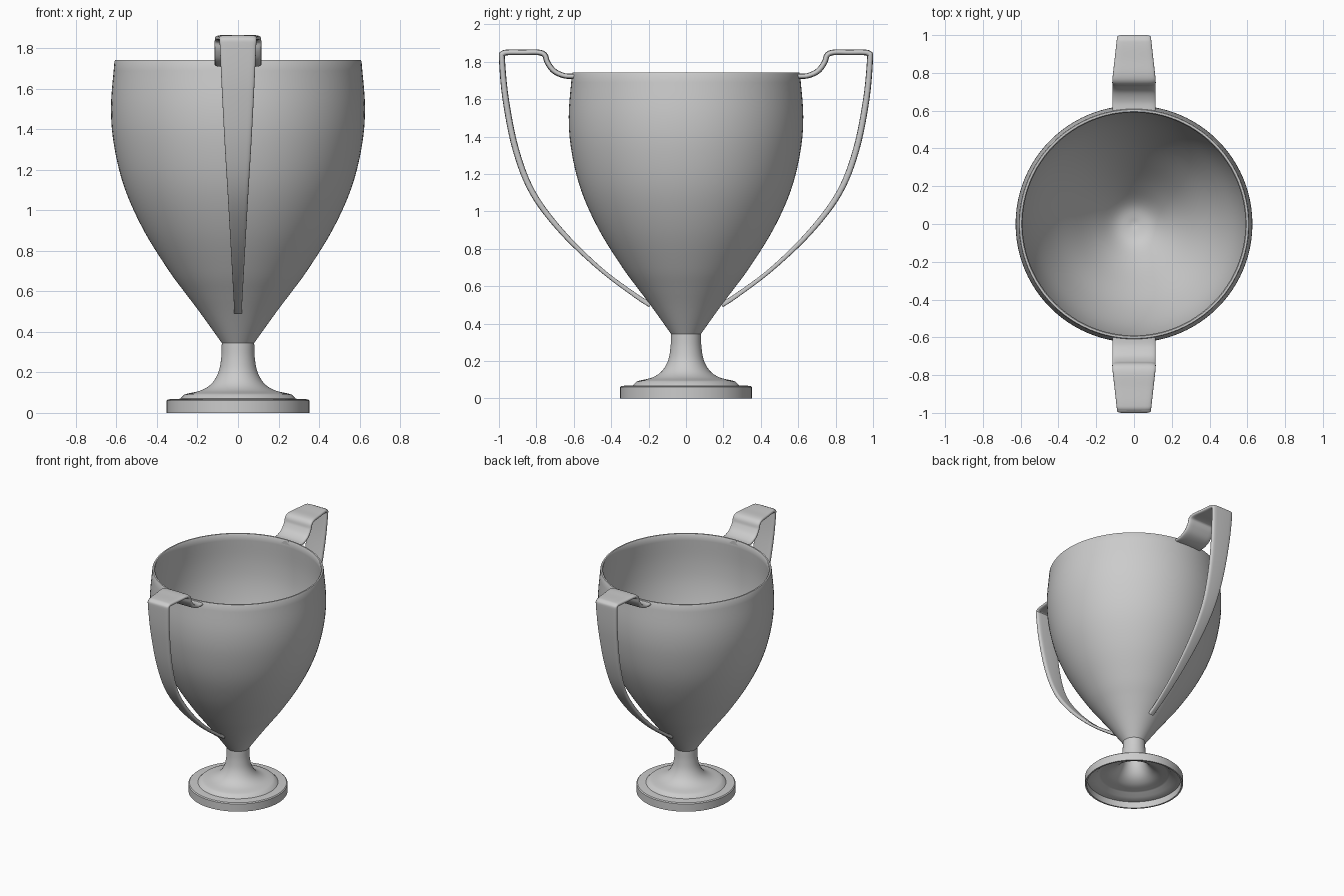
import bpy, bmesh, math
from mathutils import Vector

cube = bpy.data.objects.get("Cube")
if cube:
    bpy.data.objects.remove(cube, do_unlink=True)

GREY = (0.6, 0.6, 0.6, 1.0)
metal = bpy.data.materials.new("grey metal")
metal.use_nodes = True
metal.diffuse_color = GREY
metal.node_tree.nodes["Principled BSDF"].inputs["Base Color"].default_value = GREY


def spline(points, steps=5):
    """Smooth curve through all points (any dimension)."""
    pts = [Vector(p) for p in points]
    pts = [pts[0] * 2 - pts[1]] + pts + [pts[-1] * 2 - pts[-2]]
    out = []
    for a, b, c, d in zip(pts, pts[1:], pts[2:], pts[3:]):
        for i in range(steps):
            t = i / steps
            out.append(0.5 * (2 * b + (c - a) * t + (2 * a - 5 * b + 4 * c - d) * t ** 2
                              + (3 * b - a - 3 * c + d) * t ** 3))
    return out + [pts[-2]]


def finish(name, bm, angle):
    bmesh.ops.remove_doubles(bm, verts=bm.verts, dist=1e-5)
    bmesh.ops.recalc_face_normals(bm, faces=bm.faces)
    mesh = bpy.data.meshes.new(name)
    bm.to_mesh(mesh)
    bm.free()
    mesh.materials.append(metal)
    obj = bpy.data.objects.new(name, mesh)
    bpy.context.collection.objects.link(obj)
    bpy.ops.object.select_all(action='DESELECT')
    obj.select_set(True)
    bpy.context.view_layer.objects.active = obj
    bpy.ops.object.shade_smooth_by_angle(angle=math.radians(angle))
    return obj


def lathe(name, profile, segments=96):
    bm = bmesh.new()
    verts = [bm.verts.new((r, 0, z)) for r, z in profile]
    edges = [bm.edges.new(pair) for pair in zip(verts, verts[1:])]
    bmesh.ops.spin(bm, geom=verts + edges, cent=(0, 0, 0), axis=(0, 0, 1),
                   angle=math.tau, steps=segments, use_merge=True)
    return finish(name, bm, 40)


# Bowl: outer wall, rounded rim, inner wall
outer = spline([(0.08, 0.345), (0.18, 0.485), (0.255, 0.585), (0.34, 0.70), (0.465, 0.90),
                (0.56, 1.11), (0.612, 1.32), (0.627, 1.51), (0.61, 1.735)])
inner = spline([(0.59, 1.735), (0.602, 1.51), (0.588, 1.32), (0.536, 1.11), (0.44, 0.90),
                (0.31, 0.70), (0.2, 0.555), (0.1, 0.455), (0, 0.425)])
lathe("bowl", [(0, 0.335)] + outer + [(0.606, 1.742), (0.595, 1.742)] + inner)

# Pedestal: flared stem, stepped foot, hollow underside
stem = spline([(0.08, 0.345), (0.083, 0.27), (0.097, 0.2), (0.13, 0.145),
               (0.18, 0.112), (0.25, 0.095)])
foot = [(0.265, 0.09), (0.285, 0.07), (0.345, 0.067), (0.352, 0.06), (0.352, 0), (0.34, 0),
        (0.34, 0.05), (0.28, 0.055), (0.255, 0.078)]
hollow = spline([(0.24, 0.08), (0.17, 0.096), (0.115, 0.135), (0.08, 0.2), (0.06, 0.3), (0, 0.33)])
lathe("pedestal", [(0, 0.345)] + stem + foot + hollow)

# Handles: tapering rounded band swept along a side path
# Each point: distance from axis, height, half width, half thickness
path = spline([(0.59, 1.722, 0.115, 0.014), (0.65, 1.725, 0.115, 0.014),
               (0.705, 1.75, 0.115, 0.015), (0.74, 1.795, 0.115, 0.015),
               (0.755, 1.835, 0.115, 0.015), (0.79, 1.85, 0.112, 0.015),
               (0.87, 1.85, 0.103, 0.015), (0.95, 1.85, 0.094, 0.015),
               (0.977, 1.843, 0.091, 0.016), (0.984, 1.815, 0.09, 0.016),
               (0.964, 1.6, 0.08, 0.017), (0.91, 1.33, 0.066, 0.017),
               (0.82, 1.1, 0.052, 0.016), (0.665, 0.892, 0.04, 0.014),
               (0.46, 0.693, 0.029, 0.011), (0.27, 0.55, 0.021, 0.012),
               (0.19, 0.5, 0.02, 0.014)], 6)


def handle(name, side, ring=24):
    bm = bmesh.new()
    loops = []
    for i, p in enumerate(path):
        ahead, behind = path[min(i + 1, len(path) - 1)], path[max(i - 1, 0)]
        tangent = Vector((ahead[0] - behind[0], ahead[1] - behind[1])).normalized()
        loop = []
        for k in range(ring):
            c, s = math.cos(math.tau * k / ring), math.sin(math.tau * k / ring)
            # Rounded box section
            u = math.copysign(abs(c) ** 0.35, c) * p[2]
            v = math.copysign(abs(s) ** 0.6, s) * p[3]
            loop.append(bm.verts.new((u, side * (p[0] - tangent.y * v), p[1] + tangent.x * v)))
        loops.append(loop)
    for a, b in zip(loops, loops[1:]):
        for k in range(ring):
            n = (k + 1) % ring
            bm.faces.new((a[k], a[n], b[n], b[k]))
    bm.faces.new(loops[0])
    bm.faces.new(loops[-1])
    return finish(name, bm, 50)


handle("front_handle", -1)
handle("back_handle", 1)
